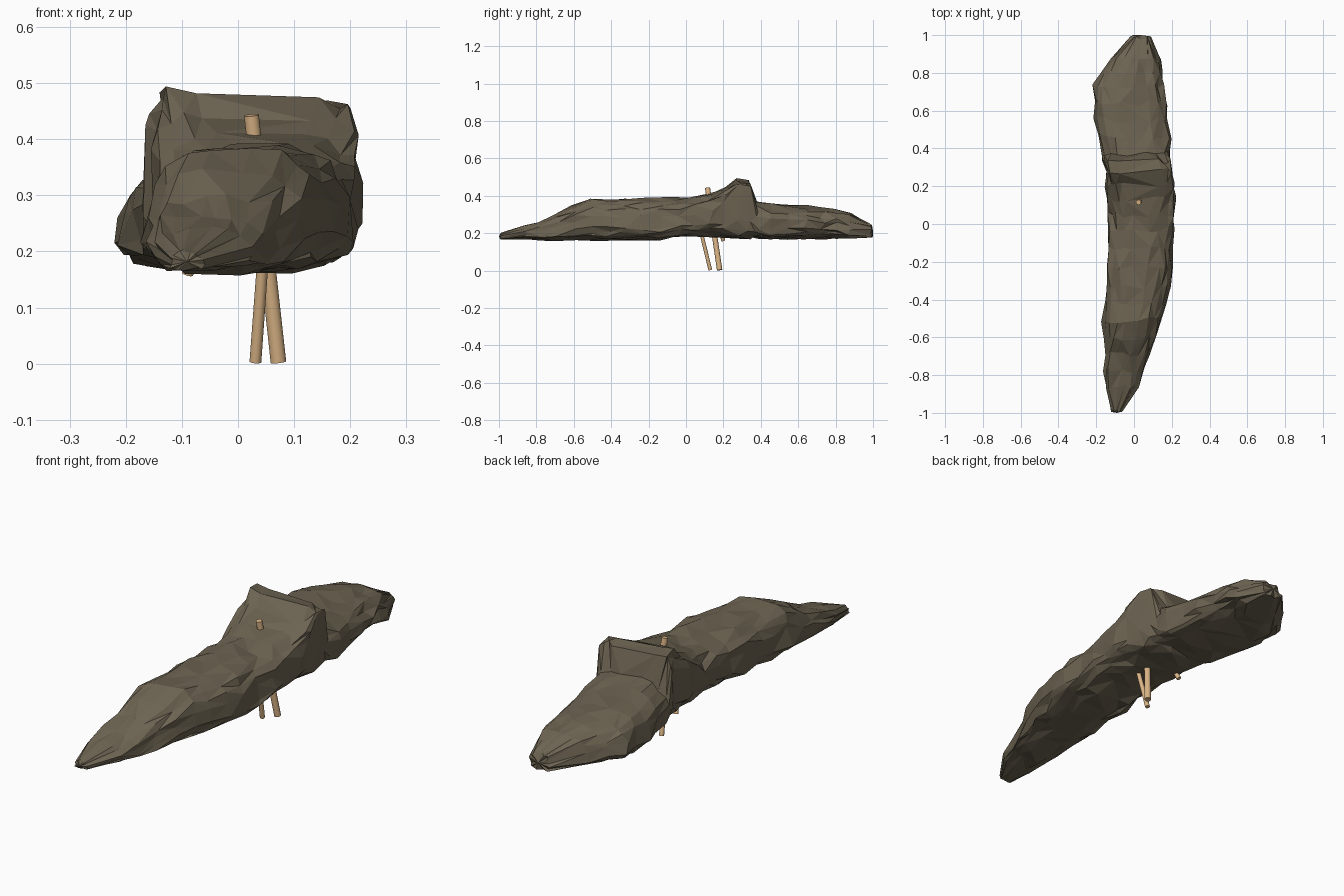
import bpy, bmesh, math, random
from mathutils import Vector

if "Cube" in bpy.data.objects:
    bpy.data.objects.remove(bpy.data.objects["Cube"])

random.seed(7)

def material(name, rgb):
    m = bpy.data.materials.new(name)
    m.diffuse_color = (*rgb, 1)
    m.use_nodes = True
    m.node_tree.nodes["Principled BSDF"].inputs["Base Color"].default_value = m.diffuse_color
    return m

stone = material("brown grey stone", (0.150, 0.125, 0.083))
wood = material("pale wood", (0.70, 0.46, 0.24))

def make_object(name, bm, mat):
    bmesh.ops.recalc_face_normals(bm, faces=bm.faces)
    me = bpy.data.meshes.new(name)
    bm.to_mesh(me)
    bm.free()
    me.materials.append(mat)
    ob = bpy.data.objects.new(name, me)
    bpy.context.collection.objects.link(ob)
    return ob

# Rock outline by station: y, x min, x max, z top
KEYS = [
    (-0.99, -0.12, -0.06, .20), (-0.86, -0.15, 0.02, .24),
    (-0.69, -0.16, 0.08, .30), (-0.51, -0.165, 0.15, .385),
    (-0.33, -0.15, 0.19, .385), (-0.03, -0.13, 0.21, .385),
    (0.13, -0.14, 0.22, .405), (0.28, -0.15, 0.21, .488),
    (0.335, -0.16, 0.20, .484), (0.375, -0.17, 0.20, .37),
    (0.55, -0.205, 0.185, .35), (0.73, -0.22, 0.15, .335),
    (0.87, -0.12, 0.14, .31), (0.99, -0.01, 0.09, .25)]
N = 20

def stations(step=0.09):
    """Fill the gaps between key stations evenly."""
    for a, b in zip(KEYS, KEYS[1:]):
        n = max(1, round((b[0] - a[0]) / step))
        for i in range(n):
            yield [p + (q - p) * i / n for p, q in zip(a, b)]
    yield KEYS[-1]

def ring(y, x0, x1, z1):
    """Rounded section: flat below, domed or boxy above, roughly chipped."""
    crest = max(0, 1 - abs(y - 0.3) / 0.22) if y < 0.35 else 0
    box = 2.1 + 0.7 * min(1, (1 - abs(y)) * 1.5) + 6 * crest
    z0 = 0.167 + 0.02 * math.exp(-((y - 0.08) / 0.15) ** 2) + 0.012 * max(0, y)
    cx, rx, h = (x0 + x1) / 2, (x1 - x0) / 2, z1 - z0
    cz = z0 + 0.42 * h
    amp = min(0.013, 0.13 * h)
    pts = []
    for i in range(N):
        a = 2 * math.pi * (i + 0.5) / N
        c, s = math.cos(a), math.sin(a)
        p = 2 / (box if s > 0 else 3.6)
        x = cx + rx * math.copysign(abs(c) ** p, c)
        z = cz + (0.58 if s > 0 else 0.42) * h * math.copysign(abs(s) ** p, s)
        if s > 0:
            z -= 0.09 * crest * (x + 0.1) * s      # crest falls to the right
        j = [random.uniform(-amp, amp) for _ in range(3)]
        pts.append(Vector((x + j[0], max(-1, min(1, y + j[1] * 1.2)), z + j[2] * 0.8)))
    return pts

# Long rock slab with a raised crest
bm = bmesh.new()
rings = [[bm.verts.new(p) for p in ring(*s)] for s in stations()]
for a, b in zip(rings, rings[1:]):
    for i in range(N):
        k = (i + 1) % N
        if random.random() < 0.5:
            tris = ((a[i], a[k], b[k]), (a[i], b[k], b[i]))
        else:
            tris = ((a[i], a[k], b[i]), (a[k], b[k], b[i]))
        for t in tris:
            bm.faces.new(t)
for r, y in ((rings[0], -1.0), (rings[-1], 1.0)):
    mid = sum((v.co for v in r), Vector()) / N
    tip = bm.verts.new((mid.x, y, mid.z))
    for i in range(N):
        bm.faces.new((r[i], r[(i + 1) % N], tip))
make_object("rock_slab", bm, stone)

# Wooden stakes holding the slab up
def stake(name, bottom, top, radius):
    bottom, top = Vector(bottom), Vector(top)
    d = top - bottom
    bm = bmesh.new()
    bmesh.ops.create_cone(bm, cap_ends=True, segments=10, radius1=radius,
                          radius2=radius * 0.95, depth=d.length)
    bmesh.ops.rotate(bm, verts=bm.verts, cent=(0, 0, 0),
                     matrix=d.to_track_quat('Z', 'Y').to_matrix())
    bmesh.ops.translate(bm, verts=bm.verts, vec=(bottom + top) / 2)
    ob = make_object(name, bm, wood)
    for f in ob.data.polygons:
        f.use_smooth = len(f.vertices) == 4

stake("long_stake", (0.072, 0.18, 0.003), (0.024, 0.115, 0.443), 0.0145)
stake("thin_stake", (0.031, 0.13, 0.003), (0.055, 0.05, 0.33), 0.0105)
stake("short_stake", (-0.09, 0.20, 0.16), (-0.04, 0.14, 0.33), 0.0105)
